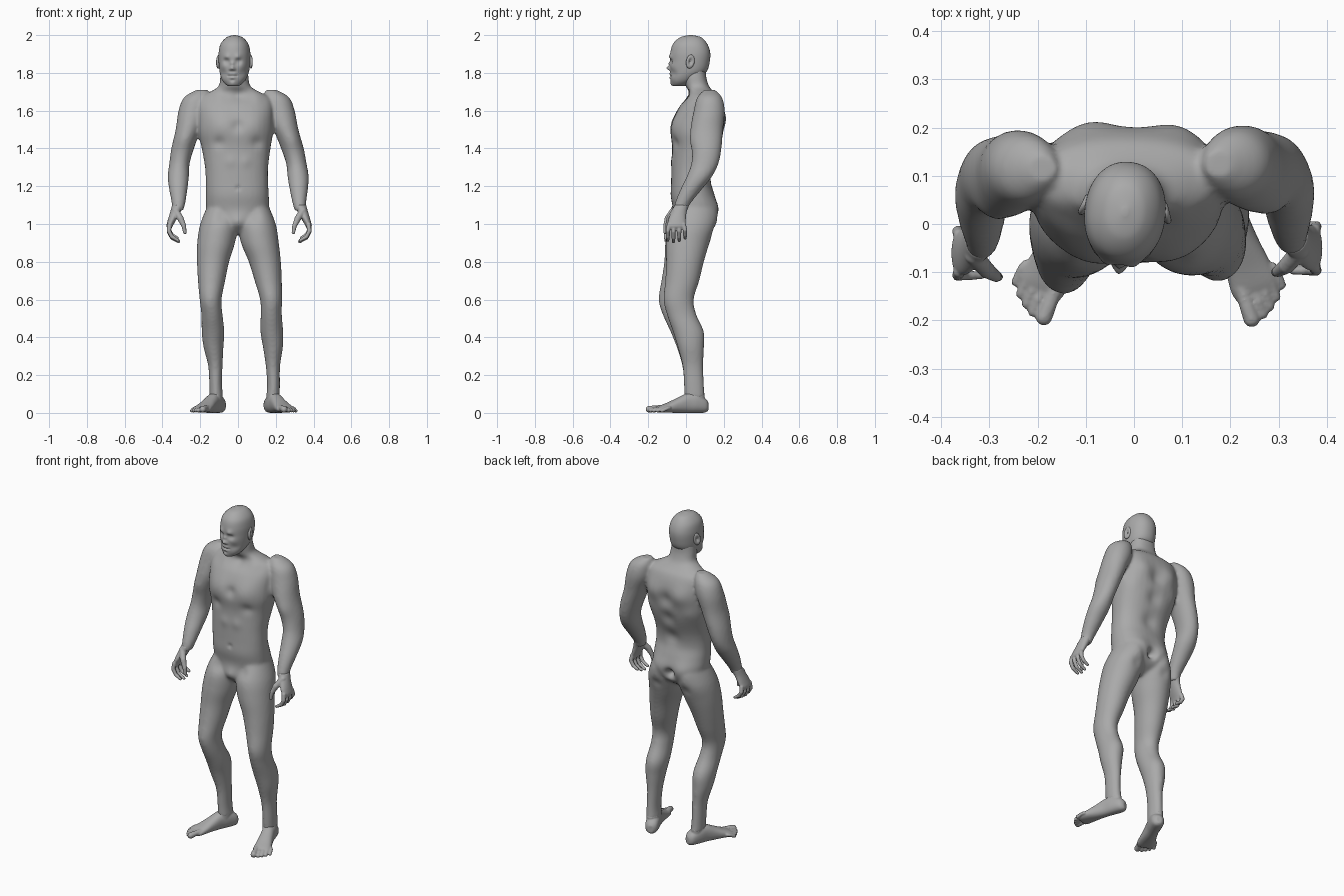
import bpy, bmesh, math
from mathutils import Vector, Matrix

cube = bpy.data.objects.get("Cube")
if cube:
    bpy.data.objects.remove(cube, do_unlink=True)

skin = bpy.data.materials.new("plain grey")
skin.use_nodes = True
grey = (.4, .4, .4, 1)
skin.diffuse_color = grey
skin.node_tree.nodes["Principled BSDF"].inputs["Base Color"].default_value = grey


def clamp(value):
    return max(0, min(1, value))


def upright(rings, lean=0):
    """Give (z, y, half width, half depth) rings an x that follows a leaning axis."""
    return [(lean * (z - 1), y, z, width, depth) for z, y, width, depth in rings]


def loft(bm, rings, steps=5, segs=32, power=2.0, matrix=Matrix()):
    """Skin smoothly interpolated rings given as (x, y, z, half width, half depth)."""
    keys = [Vector(ring) for ring in rings]
    dense = []
    for i in range(len(keys) - 1):
        before, start, end = keys[max(i - 1, 0)], keys[i], keys[i + 1]
        after = keys[min(i + 2, len(keys) - 1)]
        leave, arrive = (end - before) / 2, (after - start) / 2
        for k in range(steps):
            t = k / steps
            square = 3 * (end - start) - 2 * leave - arrive
            cubic = 2 * (start - end) + leave + arrive
            dense.append(start + leave * t + square * t * t + cubic * t ** 3)
    dense.append(keys[-1])
    loops = []
    for x, y, z, width, depth in dense:
        loop = []
        for k in range(segs):
            angle = math.tau * k / segs
            c, s = math.cos(angle), math.sin(angle)
            px = math.copysign(abs(c) ** (2 / power), c) * width
            py = math.copysign(abs(s) ** (2 / power), s) * depth
            loop.append(bm.verts.new(matrix @ Vector((x + px, y + py, z))))
        loops.append(loop)
    for low, high in zip(loops, loops[1:]):
        for k in range(segs):
            n = (k + 1) % segs
            bm.faces.new((low[k], low[n], high[n], high[k]))
    bm.faces.new(loops[0])
    bm.faces.new(loops[-1])


def chain(bm, points, matrix=Matrix(), steps=5):
    """String of overlapping balls along (x, y, z, radius) points."""
    for start, end in zip(points, points[1:]):
        for k in range(steps + 1):
            ball = Vector(start).lerp(Vector(end), k / steps)
            place = matrix @ Matrix.Translation(ball.xyz)
            bmesh.ops.create_icosphere(bm, subdivisions=2, radius=ball.w, matrix=place)


def finish(name, bm, voxel=0, smooth=0):
    """Make a smooth object, fusing and relaxing its overlapping pieces."""
    bmesh.ops.recalc_face_normals(bm, faces=bm.faces)
    mesh = bpy.data.meshes.new(name)
    bm.to_mesh(mesh)
    bm.free()
    obj = bpy.data.objects.new(name, mesh)
    bpy.context.collection.objects.link(obj)
    if voxel:
        fuse = obj.modifiers.new("fuse", 'REMESH')
        fuse.mode, fuse.voxel_size = 'VOXEL', voxel
        relax = obj.modifiers.new("relax", 'SMOOTH')
        relax.factor, relax.iterations = .5, smooth
        graph = bpy.context.evaluated_depsgraph_get()
        obj.data = bpy.data.meshes.new_from_object(obj.evaluated_get(graph))
        obj.modifiers.clear()
        obj.data.name = name
    obj.data.materials.clear()
    obj.data.materials.append(skin)
    obj.data.shade_smooth()
    return obj


def sculpt(obj, facing, strokes):
    """Raise (or sink) soft round spots, both sides, on the front (-1) or back (1)."""
    bm = bmesh.new()
    bm.from_mesh(obj.data)
    bm.normal_update()
    for label, x, z, radius, height in strokes:
        for side in ((1, -1) if x else (1,)):
            for v in bm.verts:
                gap = math.hypot(v.co.x - x * side, v.co.z - z) / radius
                if gap < 3:
                    turned = clamp(v.normal.y * facing * 2)
                    v.co.y += facing * height * turned * math.exp(-gap * gap)
    bm.to_mesh(obj.data)
    bm.free()


# Body: torso with neck, arms and legs
torso = [(.95, .02, .05, .05), (1, .035, .14, .105), (1.08, .045, .165, .115),
         (1.15, .035, .167, .116), (1.22, .028, .165, .107), (1.3, .035, .167, .112),
         (1.4, .055, .182, .128), (1.48, .06, .197, .138), (1.55, .07, .2, .135),
         (1.62, .08, .2, .115), (1.67, .09, .185, .085), (1.7, .08, .13, .066),
         (1.73, .06, .084, .062), (1.78, .047, .075, .06), (1.84, .045, .068, .06)]
arm = [(-.19, .115, 1.71, .03, .03), (-.22, .115, 1.67, .066, .066), (-.24, .113, 1.6, .075, .082),
       (-.264, .1, 1.5, .066, .086), (-.293, .1, 1.4, .06, .078), (-.31, .09, 1.32, .054, .072),
       (-.316, .06, 1.25, .056, .067), (-.316, .015, 1.18, .048, .056), (-.315, -.027, 1.11, .036, .042),
       (-.32, -.04, 1.07, .03, .036)]
leg = [(-.09, .045, 1.1, .07, .09), (-.1, .03, 1, .1, .125), (-.116, .006, .9, .1, .116),
       (-.132, -.015, .8, .085, .1), (-.14, -.04, .7, .072, .09), (-.145, -.065, .6, .058, .08),
       (-.138, -.045, .52, .056, .078), (-.132, 0, .43, .06, .082), (-.13, .02, .35, .053, .07),
       (-.12, .035, .25, .038, .055), (-.118, .042, .15, .034, .053), (-.115, .046, .08, .036, .055)]


def left_arm(x, y, z, *size):
    return (.01 - .025 * clamp((z - 1.1) * 2) - x, y + .01, z, *size)


def left_leg(x, y, z, *size):
    knee = math.exp(-((z - .6) * 5) ** 2)
    return (.07 * clamp((.9 - z) / .7) - x, y + .026 * knee, z, *size)


body = bmesh.new()
loft(body, upright(torso, -.025), power=2.3)
for limb, mirror in ((arm, left_arm), (leg, left_leg)):
    loft(body, limb)
    loft(body, [mirror(*ring) for ring in limb])
body = finish("body", body, .009, 7)
sculpt(body, -1, [
    ("chest", .095, 1.53, .07, .014), ("under chest", .1, 1.43, .03, -.01),
    ("breastbone", 0, 1.52, .03, -.012), ("throat pit", 0, 1.68, .03, -.01),
    ("collarbone", .1, 1.67, .03, .006), ("upper belly", .04, 1.33, .03, .005),
    ("navel", 0, 1.19, .012, -.008), ("groin crease", .09, 1.04, .03, -.008),
    ("crotch", 0, 1.01, .035, .012), ("biceps", .29, 1.44, .045, .008)])
sculpt(body, 1, [
    ("upper spine", 0, 1.52, .045, -.016), ("middle spine", 0, 1.4, .045, -.016),
    ("lower spine", 0, 1.27, .045, -.014), ("shoulder blade", .1, 1.56, .06, .014),
    ("side of back", .15, 1.45, .05, .008), ("buttock", .085, 1.07, .065, .02),
    ("buttock cleft", 0, 1.05, .025, -.04), ("buttock fold", .1, .965, .03, -.008)])

# Head: smooth skull with sculpted features, turned slightly to its right
skull = [(2, .025, .006, .008), (1.988, .025, .042, .056), (1.955, .022, .072, .09),
         (1.91, .023, .083, .105), (1.86, .021, .083, .105), (1.81, .014, .078, .097),
         (1.775, -.006, .068, .076), (1.75, -.022, .053, .055), (1.732, -.035, .03, .034),
         (1.73, -.035, .008, .01)]
turn = Matrix.Translation((-.021, 0, 0)) @ Matrix.Rotation(-math.radians(6), 4, 'Z')
head = bmesh.new()
loft(head, upright(skull), 10, 96, 2.15)
head = finish("head", head)
head.matrix_world = turn
sculpt(head, -1, [
    ("brow", .03, 1.884, .016, .009), ("eye socket", .031, 1.862, .014, -.015),
    ("eyeball", .031, 1.861, .009, .006), ("nose bridge", 0, 1.85, .01, .009),
    ("nose tip", 0, 1.826, .011, .021), ("nostril", .011, 1.819, .007, .008),
    ("cheekbone", .052, 1.835, .02, .005), ("cheek hollow", .05, 1.795, .02, -.006),
    ("upper lip", .01, 1.793, .01, .005), ("mouth", 0, 1.784, .006, -.006),
    ("mouth side", .012, 1.784, .006, -.006), ("mouth corner", .023, 1.784, .005, -.005),
    ("lower lip", .007, 1.774, .009, .005), ("chin groove", 0, 1.762, .009, -.005),
    ("chin", 0, 1.745, .018, .007)])

# Ears, hands and feet on each side
for side, word in ((-1, "right"), (1, "left")):
    ear = bmesh.new()
    shape = (Matrix.Translation((side * .085, .032, 1.86)) @ Matrix.Rotation(side * .35, 4, 'Z')
             @ Matrix.Rotation(-.2, 4, 'X') @ Matrix.Diagonal((.011, .023, .037, 1)))
    bmesh.ops.create_uvsphere(ear, u_segments=32, v_segments=24, radius=1)
    for v in ear.verts:
        if v.co.x * side > 0:
            v.co.x *= 1 - 1.3 * math.exp(-5 * (v.co.y ** 2 + v.co.z ** 2))
    ear.transform(shape)
    finish(word + "_ear", ear).matrix_world = turn

    # The hand is shaped as a right one and flipped for the left
    flip = Matrix.Translation((.012, .01, 0)) @ Matrix.Scale(-1, 4, (1, 0, 0)) if side > 0 else Matrix()
    hand = bmesh.new()
    palm = [(-.317, -.033, 1.1, .032, .038), (-.333, -.048, 1.06, .027, .041),
            (-.35, -.058, 1.02, .022, .047), (-.362, -.06, .99, .017, .047),
            (-.362, -.06, .975, .01, .04)]
    loft(hand, palm, matrix=flip)
    for i, reach in enumerate((.92, 1, .94, .78)):
        y = -.099 + .0255 * i
        spread = y + (i - 1.5) * .005
        chain(hand, [(-.362, y, .995, .0135), (-.366, spread, .995 - .035 * reach, .012),
                     (-.35, spread, .995 - .068 * reach, .011),
                     (-.352 + .038 * reach, spread, .995 - .089 * reach, .009)], flip)
    chain(hand, [(-.332, -.065, 1.07, .02), (-.305, -.096, 1.03, .018),
                 (-.287, -.108, .99, .013), (-.281, -.11, .955, .01)], flip)
    finish(word + "_hand", hand, .004, 3)

    # The foot runs along its own axis, toes turned outward
    angle = math.radians(23 if side < 0 else 20)
    s, c = math.sin(angle), math.cos(angle)
    heel_x = -.115 if side < 0 else .185
    frame = Matrix(((side * c, 0, side * s, heel_x), (s, 0, -c, .05), (0, 1, 0, 0), (0, 0, 0, 1)))
    foot = bmesh.new()
    sole = [(-.07, .034, .016, .022), (-.05, .04, .035, .039), (0, .052, .04, .052),
            (.05, .051, .038, .051), (.1, .04, .041, .04), (.15, .029, .047, .028),
            (.19, .021, .05, .02), (.21, .017, .044, .014)]
    loft(foot, upright(sole), matrix=frame, power=2.3)
    ankle = Matrix.Translation((heel_x, .046, 0))
    loft(foot, upright([(.04, 0, .034, .053), (.1, 0, .034, .053)]), matrix=ankle)
    for i, tip in enumerate((.252, .25, .24, .226, .207)):
        across = -.029 if i == 0 else -.023 + .019 * i
        r = .018 if i == 0 else .0125 - .0005 * i
        chain(foot, [(across * .9, .026, .165, r), (across, .024, tip - .03, r * .9),
                     (across, r + .001, tip, r)], frame)
    finish(word + "_foot", foot, .0045, 3)
